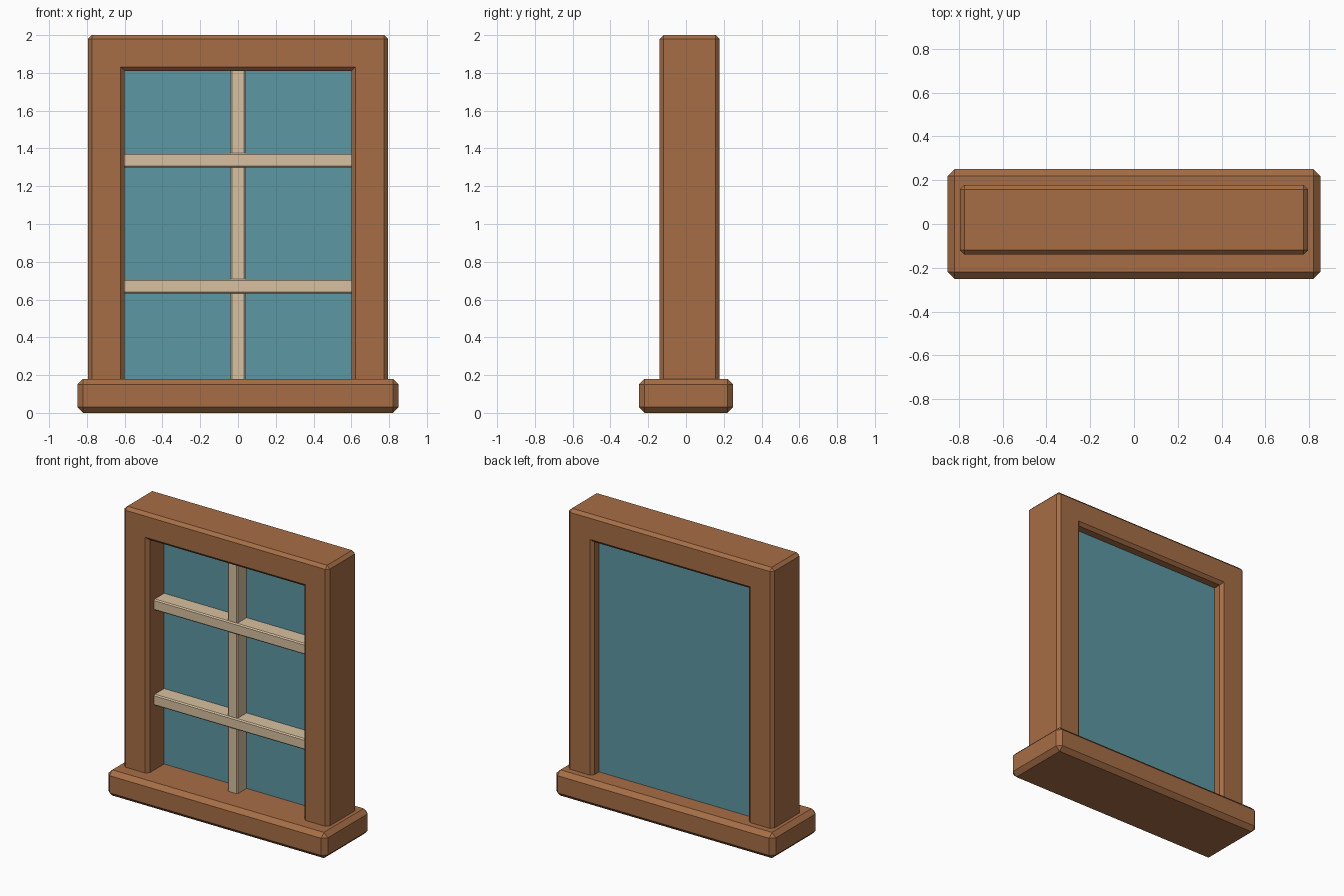
import bpy
import bmesh

cube = bpy.data.objects.get("Cube")
if cube:
    bpy.data.objects.remove(cube, do_unlink=True)


def make_material(name, rgb):
    mat = bpy.data.materials.new(name)
    mat.use_nodes = True
    color = (*rgb, 1.0)
    mat.diffuse_color = color
    mat.node_tree.nodes["Principled BSDF"].inputs["Base Color"].default_value = color
    return mat


wood = make_material("brown wood", (0.38, 0.155, 0.06))
cream = make_material("cream paint", (0.68, 0.53, 0.35))
glass = make_material("blue glass", (0.108, 0.31, 0.365))


def extrude_profile(name, points, y_front, y_back, mat, chamfer=0.0):
    """Extrude an x-z outline along y and chamfer its convex edges."""
    bm = bmesh.new()
    face = bm.faces.new([bm.verts.new((x, y_front, z)) for x, z in points])
    result = bmesh.ops.extrude_face_region(bm, geom=[face])
    moved = [g for g in result["geom"] if isinstance(g, bmesh.types.BMVert)]
    bmesh.ops.translate(bm, verts=moved, vec=(0, y_back - y_front, 0))
    bmesh.ops.recalc_face_normals(bm, faces=bm.faces)
    if chamfer:
        convex = [e for e in bm.edges if e.calc_face_angle_signed() > 0.1]
        bmesh.ops.bevel(bm, geom=convex, offset=chamfer, offset_type='OFFSET',
                        segments=1, profile=0.5, affect='EDGES')
    mesh = bpy.data.meshes.new(name)
    bm.to_mesh(mesh)
    bm.free()
    mesh.materials.append(mat)
    obj = bpy.data.objects.new(name, mesh)
    bpy.context.collection.objects.link(obj)
    return obj


def box(name, x0, x1, y0, y1, z0, z1, mat, chamfer=0.0):
    outline = [(x0, z0), (x1, z0), (x1, z1), (x0, z1)]
    return extrude_profile(name, outline, y0, y1, mat, chamfer)


# Sill
box("sill", -0.85, 0.85, -0.25, 0.25, 0, 0.18, wood, 0.03)

# Frame: two jambs and a head in one piece, feet sunk into the sill
outer, inner, foot, top, head = 0.795, 0.6, 0.1, 2.0, 1.81
half = [(inner, head), (inner, foot), (outer, foot), (outer, top)]
outline = half + [(-x, z) for x, z in reversed(half)]
extrude_profile("frame", outline, -0.14, 0.178, wood, 0.021)

# Glass pane
box("glass_pane", -0.605, 0.605, 0.04, 0.105, 0.15, 1.815, glass)

# Glazing bars on the front of the pane
bar = 0.0385
box("upright_bar", -bar, bar, -0.062, 0.06, 0.15, 1.83, cream, 0.008)
for label, z in (("lower", 0.67), ("upper", 1.337)):
    box(label + "_cross_bar", -0.615, 0.615, -0.072, 0.06, z - bar, z + bar, cream, 0.008)
